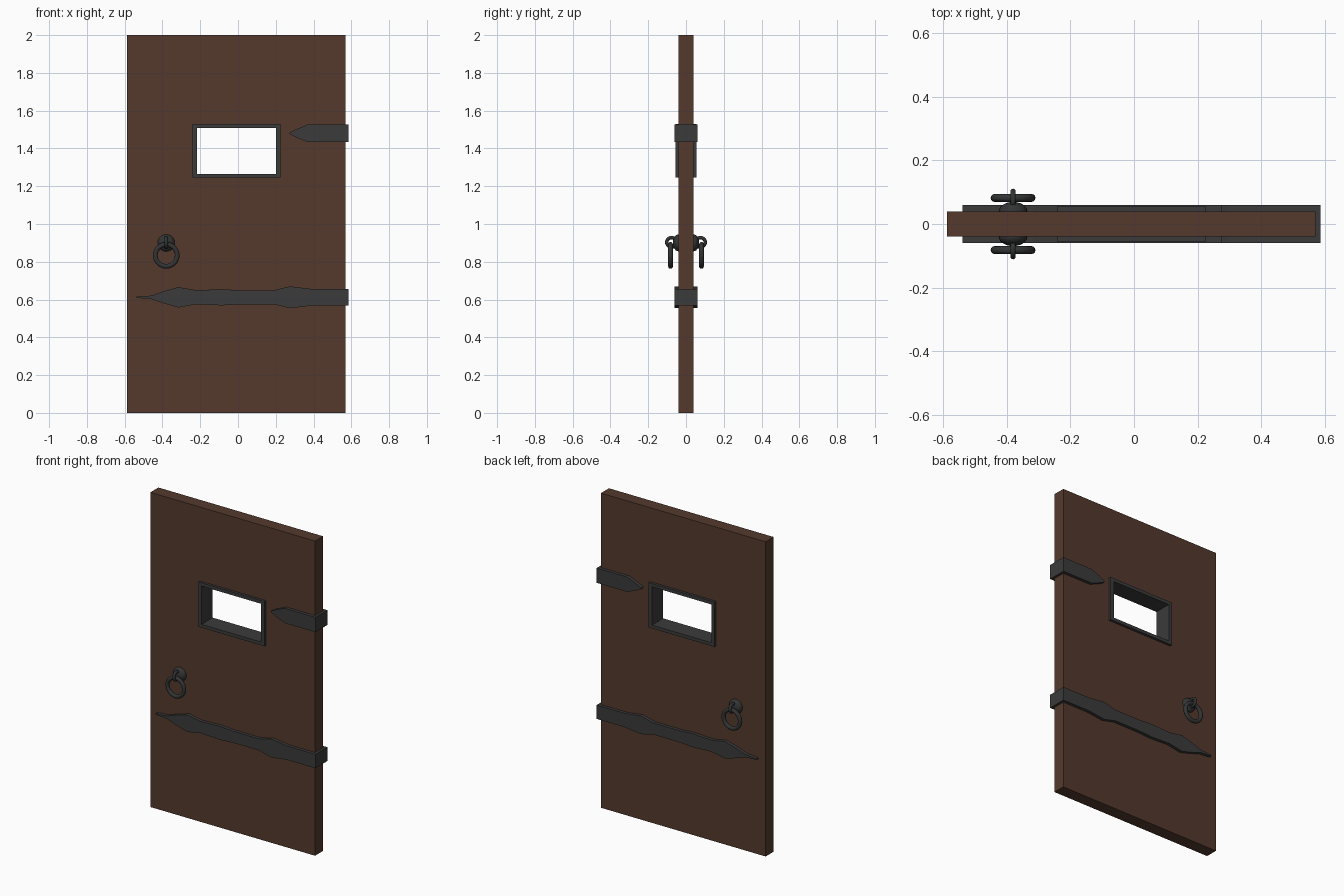
import bpy, bmesh, math
from mathutils import Matrix

if "Cube" in bpy.data.objects:
    bpy.data.objects.remove(bpy.data.objects["Cube"])


def material(name, rgb):
    m = bpy.data.materials.new(name)
    m.diffuse_color = (*rgb, 1)
    m.use_nodes = True
    m.node_tree.nodes["Principled BSDF"].inputs["Base Color"].default_value = m.diffuse_color
    return m


WOOD = material("dark brown wood", (0.089, 0.042, 0.027))
IRON = material("dark grey iron", (0.043, 0.043, 0.043))
RING = material("black iron", (0.033, 0.034, 0.035))


def finish(bm, name, mat, smooth=False):
    bmesh.ops.recalc_face_normals(bm, faces=bm.faces)
    me = bpy.data.meshes.new(name)
    bm.to_mesh(me)
    bm.free()
    me.materials.append(mat)
    for p in me.polygons:
        p.use_smooth = smooth
    ob = bpy.data.objects.new(name, me)
    bpy.context.collection.objects.link(ob)
    return ob


def holed_slab(name, outer, inner, half, mat):
    """Slab in the xz plane with a rectangular hole; rects are x0, z0, x1, z1."""
    bm = bmesh.new()

    def loop(r, y):
        x0, z0, x1, z1 = r
        return [bm.verts.new((x, y, z)) for x, z in ((x0, z0), (x1, z0), (x1, z1), (x0, z1))]

    rings = [loop(outer, -half), loop(inner, -half), loop(inner, half), loop(outer, half)]
    for k in range(4):
        a, b = rings[k], rings[(k + 1) % 4]
        for i in range(4):
            j = (i + 1) % 4
            bm.faces.new((a[i], a[j], b[j], b[i]))
    return finish(bm, name, mat)


def strap(name, zc, profile, side):
    """Flat iron plate from (x, half height) stations on one face of the door."""
    bm = bmesh.new()
    pts = [(x, zc + h) for x, h in profile] + [(x, zc - h) for x, h in reversed(profile)]
    face = bm.faces.new([bm.verts.new((x, side * 0.039, z)) for x, z in pts])
    ext = bmesh.ops.extrude_face_region(bm, geom=[face])["geom"]
    bmesh.ops.translate(bm, vec=(0, side * 0.021, 0),
                        verts=[v for v in ext if isinstance(v, bmesh.types.BMVert)])
    return finish(bm, name, IRON)


def box(name, lo, hi, mat):
    bm = bmesh.new()
    bmesh.ops.create_cube(bm, size=1)
    for v in bm.verts:
        v.co = [lo[i] if v.co[i] < 0 else hi[i] for i in range(3)]
    return finish(bm, name, mat)


def torus(name, centre, axis, major, minor, nu=32, nv=12):
    bm = bmesh.new()
    grid = []
    for i in range(nu):
        u = 2 * math.pi * i / nu
        row = []
        for j in range(nv):
            v = 2 * math.pi * j / nv
            r, h = major + minor * math.cos(v), minor * math.sin(v)
            a, b = r * math.cos(u), r * math.sin(u)
            off = (a, h, b) if axis == "y" else (h, a, b)
            row.append(bm.verts.new([c + o for c, o in zip(centre, off)]))
        grid.append(row)
    for i in range(nu):
        p, q = grid[i], grid[(i + 1) % nu]
        for j in range(nv):
            k = (j + 1) % nv
            bm.faces.new((p[j], q[j], q[k], p[k]))
    return finish(bm, name, RING, True)


# door leaf and the iron lining of its window
holed_slab("door_leaf", (-0.588, 0, 0.57, 2), (-0.23, 1.255, 0.215, 1.52), 0.04, WOOD)
holed_slab("window_frame", (-0.24, 1.245, 0.225, 1.53), (-0.217, 1.266, 0.2, 1.509), 0.056, IRON)

# hinge straps on both faces, joined around the door edge
UPPER = [(0.273, 0.003), (0.30, 0.018), (0.37, 0.047), (0.586, 0.047)]
LOWER = [(-0.538, 0.003), (-0.458, 0.009), (-0.40, 0.03), (-0.315, 0.054), (-0.22, 0.037),
         (-0.085, 0.043), (0.01, 0.037), (0.19, 0.037), (0.275, 0.058), (0.39, 0.044), (0.586, 0.044)]
for label, zc, prof in (("upper", 1.48, UPPER), ("lower", 0.612, LOWER)):
    h = prof[-1][1]
    box(label + "_hinge_wrap", (0.569, -0.039, zc - h), (0.586, 0.039, zc + h), IRON)
    for face, s in (("front", -1), ("back", 1)):
        strap(f"{label}_hinge_strap_{face}", zc, prof, s)

# ring handles: domed boss, small eye and hanging ring on each face
for face, s in (("front", -1), ("back", 1)):
    bm = bmesh.new()
    bmesh.ops.create_uvsphere(bm, u_segments=24, v_segments=12, radius=0.045,
                              matrix=Matrix.Translation((-0.38, s * 0.04, 0.9))
                              @ Matrix.Diagonal((1, 0.65, 1, 1)))
    # drop the half buried in the door
    bmesh.ops.bisect_plane(bm, geom=bm.verts[:] + bm.edges[:] + bm.faces[:], dist=1e-5,
                           plane_co=(0, s * 0.039, 0), plane_no=(0, s, 0), clear_inner=True)
    finish(bm, "handle_boss_" + face, RING, True)
    torus("handle_eye_" + face, (-0.38, s * 0.077, 0.903), "x", 0.025, 0.009, 24, 10)
    torus("handle_ring_" + face, (-0.38, s * 0.082, 0.834), "y", 0.058, 0.0125)
